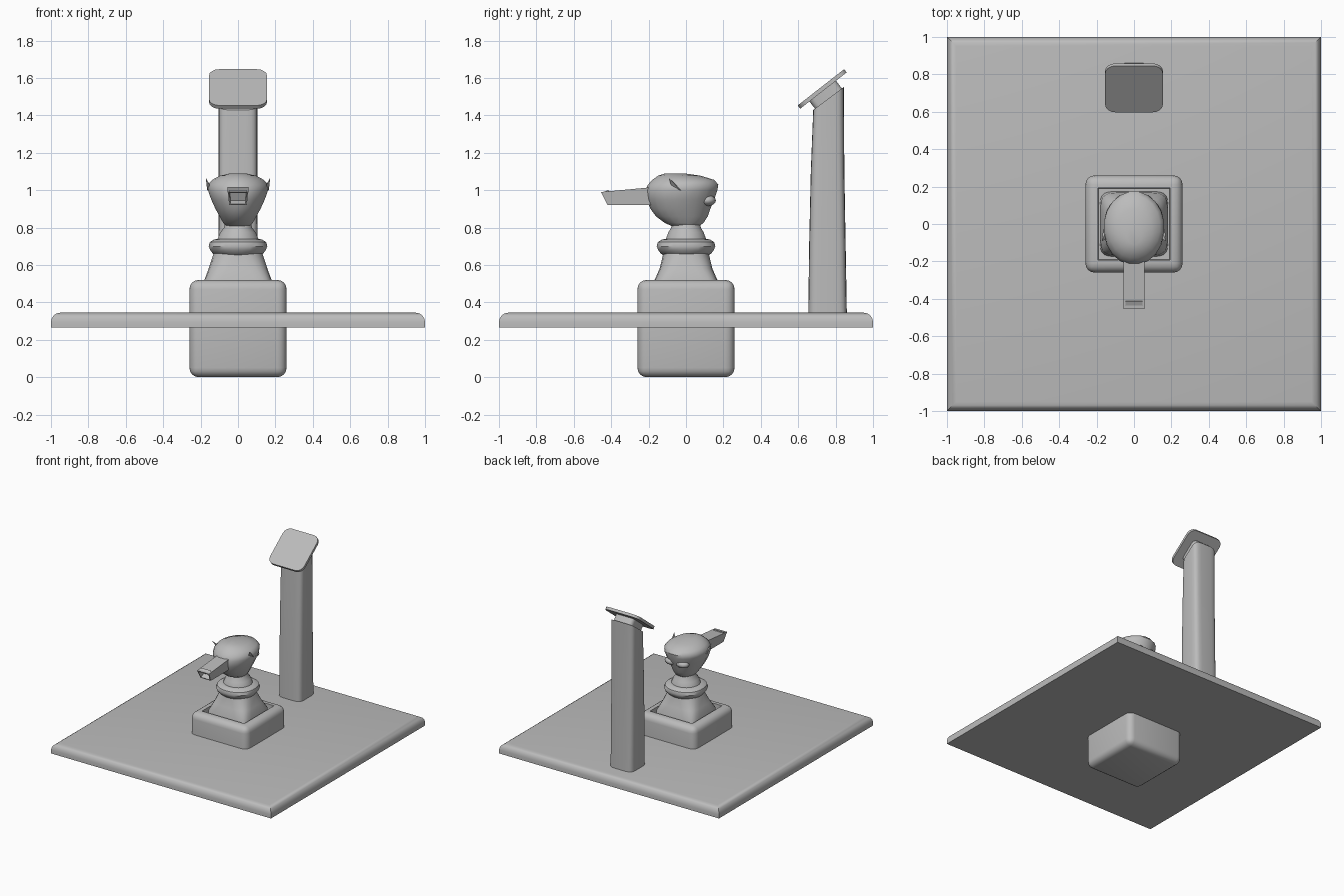
import bpy, bmesh
from math import cos, sin, tau, radians, copysign
from mathutils import Matrix, Vector

cube = bpy.data.objects.get("Cube")
if cube:
    bpy.data.objects.remove(cube)

grey = bpy.data.materials.new("plain grey")
grey.use_nodes = True
colour = (0.5, 0.5, 0.5, 1)
grey.diffuse_color = colour
grey.node_tree.nodes["Principled BSDF"].inputs["Base Color"].default_value = colour


def finish(name, bm, angle=40):
    bmesh.ops.recalc_face_normals(bm, faces=bm.faces)
    mesh = bpy.data.meshes.new(name)
    bm.to_mesh(mesh)
    bm.free()
    mesh.materials.append(grey)
    obj = bpy.data.objects.new(name, mesh)
    bpy.context.collection.objects.link(obj)
    bpy.ops.object.select_all(action="DESELECT")
    obj.select_set(True)
    bpy.context.view_layer.objects.active = obj
    bpy.ops.object.shade_smooth_by_angle(angle=radians(angle))
    return obj


def block(size, centre):
    bm = bmesh.new()
    bmesh.ops.create_cube(bm, size=1, matrix=Matrix.Translation(centre) @ Matrix.Diagonal((*size, 1)))
    return bm


def bevel(bm, edges, width, segments=4):
    bmesh.ops.bevel(bm, geom=edges, offset=width, segments=segments, profile=0.5, affect="EDGES")


def loft(rings, sides=24):
    """Skin rings of (z, centre y, half width, half depth, squareness)."""
    bm = bmesh.new()
    loops = []
    for z, cy, rx, ry, square in rings:
        loop = []
        for i in range(sides):
            a = tau * (i + 0.5) / sides
            c, s = cos(a), sin(a)
            x = copysign(abs(c) ** (2 / square), c) * rx
            y = copysign(abs(s) ** (2 / square), s) * ry
            loop.append(bm.verts.new((x, cy + y, z)))
        loops.append(loop)
    for low, high in zip(loops, loops[1:]):
        for i in range(sides):
            j = (i + 1) % sides
            bm.faces.new((low[i], low[j], high[j], high[i]))
    bm.faces.new(loops[0])
    bm.faces.new(loops[-1])
    return bm


# Ground slab with rounded upper rim and flat underside
bm = block((2, 2, 0.08), (0, 0, 0.305))
bevel(bm, [e for e in bm.edges if all(v.co.z > 0.3 for v in e.verts)], 0.05)
finish("ground_slab", bm)

# Rounded planter with a square well
bm = block((0.52, 0.52, 0.52), (0, 0, 0.26))
bevel(bm, bm.edges[:], 0.05)
top = max((f for f in bm.faces if f.normal.z > 0.99), key=lambda f: f.calc_area())
bmesh.ops.inset_region(bm, faces=[top], thickness=0.025)
bmesh.ops.inset_region(bm, faces=[top], thickness=0.002, depth=-0.1)
finish("planter", bm, 35)

# Shoulders, collar and neck of the bust
finish("shoulders", loft([(0.42, 0, 0.183, 0.175, 7), (0.52, 0, 0.18, 0.168, 6),
                          (0.58, 0, 0.158, 0.142, 4), (0.65, 0, 0.135, 0.125, 2.6),
                          (0.70, 0, 0.12, 0.115, 2.2)]))
finish("collar", loft([(0.64, 0, 0.105, 0.10, 2), (0.66, 0, 0.135, 0.135, 2), (0.68, 0, 0.15, 0.15, 2.3),
                       (0.70, 0, 0.158, 0.158, 2.3), (0.722, 0, 0.152, 0.152, 2.2),
                       (0.736, 0, 0.13, 0.13, 2), (0.74, 0, 0.11, 0.11, 2)]))
finish("neck", loft([(0.71, 0, 0.12, 0.115, 2), (0.735, 0, 0.112, 0.11, 2), (0.775, 0, 0.095, 0.095, 2),
                     (0.80, 0, 0.075, 0.08, 2), (0.84, 0, 0.07, 0.07, 2)]))

# Head: narrow jaw, wide brow, flattened crown
bm = loft([(0.80, 0.0, 0.06, 0.06, 2), (0.825, -0.01, 0.08, 0.105, 2), (0.86, -0.022, 0.10, 0.14, 2),
           (0.90, -0.03, 0.122, 0.162, 2), (0.95, -0.03, 0.145, 0.183, 2),
           (1.00, -0.025, 0.163, 0.195, 2), (1.03, -0.015, 0.162, 0.19, 2),
           (1.055, -0.015, 0.14, 0.168, 2), (1.077, -0.035, 0.098, 0.115, 2),
           (1.09, -0.06, 0.04, 0.05, 2)], 20)
finish("head", bm, 50)

# Lobes at the back of the head
for side, name in ((1, "left"), (-1, "right")):
    bm = bmesh.new()
    bmesh.ops.create_uvsphere(bm, u_segments=12, v_segments=8, radius=1,
                              matrix=Matrix.Translation((0.05 * side, 0.115, 0.945))
                              @ Matrix.Diagonal((0.055, 0.045, 0.03, 1)))
    finish(name + "_back_lobe", bm)
    # Small pointed ear leaning forward
    bm = bmesh.new()
    corners = [(0.135, -0.07, 1.0), (0.14, -0.015, 0.995), (0.165, -0.03, 1.0), (0.162, -0.06, 1.02),
               (0.172, -0.092, 1.065)]
    for x, y, z in corners:
        bm.verts.new((x * side, y, z))
    bmesh.ops.convex_hull(bm, input=bm.verts[:])
    finish(name + "_ear", bm, 20)

# Square snout with a slanted, hollow tip
bm = block((0.11, 0.32, 0.08), (0, -0.295, 0.955))
for v in bm.verts:
    if v.co.z < 0.95:
        v.co.x *= 0.85
        v.co.z = 0.92
        if v.co.y < -0.3:
            v.co.y = -0.42
    else:
        v.co.z = 0.99 if v.co.y < -0.3 else 1.02
bm.normal_update()
tip = min(bm.faces, key=lambda f: f.calc_center_median().y)
bmesh.ops.inset_region(bm, faces=[tip], thickness=0.01)
bmesh.ops.inset_region(bm, faces=[tip], thickness=0.002, depth=-0.04)
finish("snout", bm, 25)

# Tall pillar with a sloping top
bm = loft([(0.30, 0.757, 0.105, 0.104, 5), (0.70, 0.756, 0.105, 0.098, 5),
           (1.10, 0.757, 0.104, 0.09, 5), (1.49, 0.762, 0.104, 0.082, 5)])
for v in bm.verts:
    if v.co.z > 1.4:
        v.co.z += (v.co.y - 0.762) * 0.75
finish("pillar", bm)

# Tilted plate and its short mount
tilt = Matrix.Translation((0, 0.728, 1.541)) @ Matrix.Rotation(radians(38), 4, "X")
for name, size, offset, corner in (("sign_plate", (0.31, 0.315, 0.022), (0, 0, 0), 0.055),
                                   ("sign_mount", (0.17, 0.18, 0.07), (0, -0.005, -0.04), 0.03)):
    bm = block(size, offset)
    upright = [e for e in bm.edges if abs((e.verts[0].co - e.verts[1].co).normalized().z) > 0.9]
    bevel(bm, upright, corner)
    bm.transform(tilt)
    finish(name, bm)
